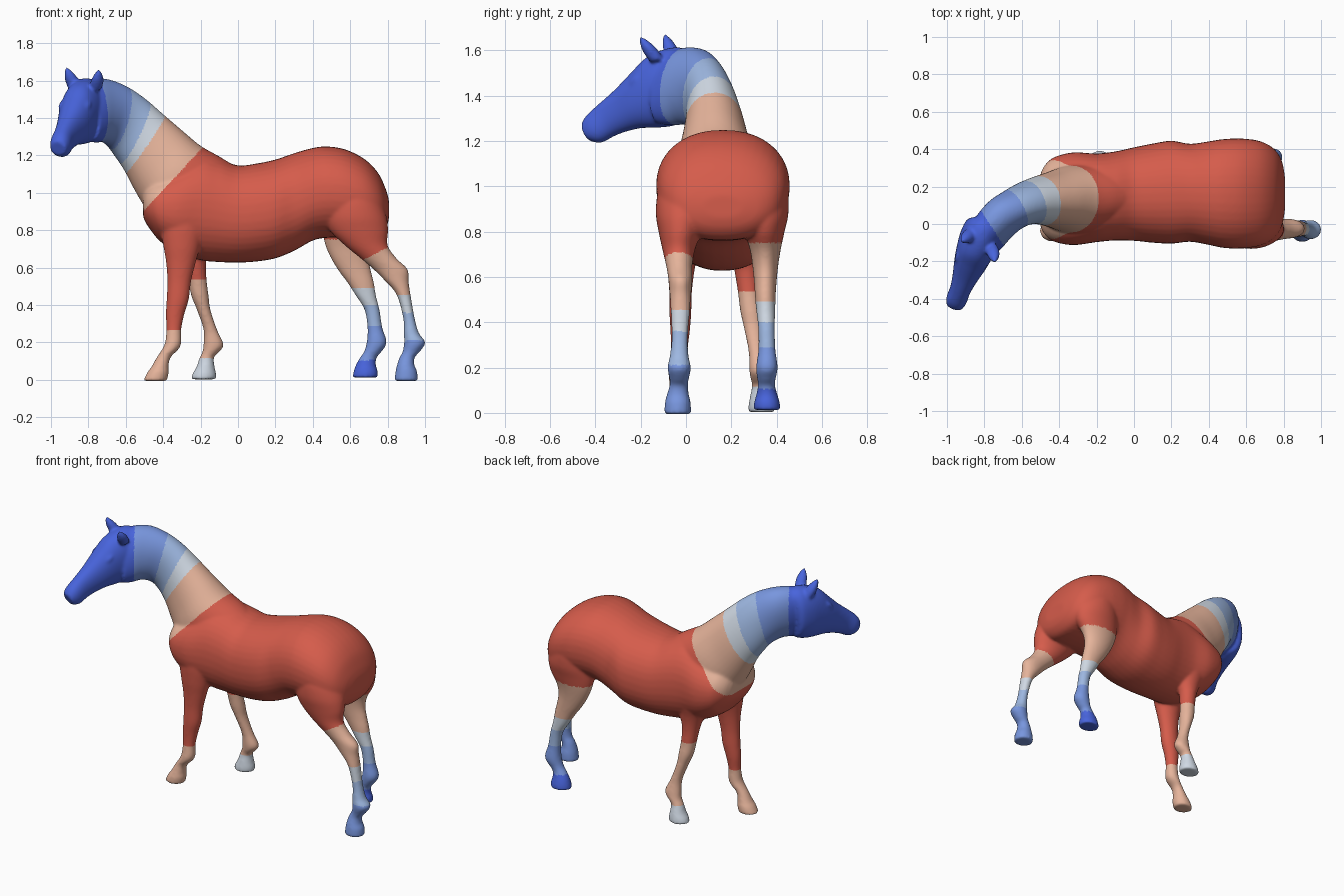
import bpy, bmesh, math
from mathutils import Vector

V = Vector
bm = bmesh.new()


def loft(stations, n=2.0, sides=40, sub=6):
    """Closed skin through superellipse sections (centre, up axis, side axis)."""
    rows = [tuple(c) + tuple(a) + tuple(b) for c, a, b in stations]
    pts = [rows[0]] + rows + [rows[-1]]
    dense = []
    for i in range(1, len(pts) - 2):
        p0, p1, p2, p3 = pts[i - 1:i + 3]
        for k in range(sub):
            t = k / sub
            dense.append([0.5 * (2 * b + (c - a) * t + (2 * a - 5 * b + 4 * c - d) * t * t
                                 + (3 * b - a - 3 * c + d) * t ** 3)
                          for a, b, c, d in zip(p0, p1, p2, p3)])
    dense.append(list(rows[-1]))
    rings = []
    for r in dense:
        c, a, b = V(r[0:3]), V(r[3:6]), V(r[6:9])
        ring = []
        for s in range(sides):
            t = 2 * math.pi * s / sides
            co, si = math.cos(t), math.sin(t)
            u = math.copysign(abs(co) ** (2 / n), co)
            w = math.copysign(abs(si) ** (2 / n), si)
            ring.append(bm.verts.new(c + a * u + b * w))
        rings.append(ring)
    faces = []
    for r0, r1 in zip(rings, rings[1:]):
        for s in range(sides):
            q = (s + 1) % sides
            faces.append(bm.faces.new((r0[s], r0[q], r1[q], r1[s])))
    faces.append(bm.faces.new(rings[0][::-1]))
    faces.append(bm.faces.new(rings[-1]))
    bmesh.ops.recalc_face_normals(bm, faces=faces)


def span(top, bottom, half_width, heading):
    """Section between a top and a bottom point, square to a heading in plan."""
    top, bottom = V(top), V(bottom)
    h = V((heading[0], heading[1], 0)).normalized()
    return (top + bottom) / 2, (top - bottom) / 2, V((-h.y, h.x, 0)) * half_width


# Trunk: x, top z, bottom z, centre y, half width
trunk = [(-.507, .99, .87, .128, .11), (-.49, 1.03, .835, .128, .165), (-.455, 1.07, .785, .13, .208),
         (-.41, 1.095, .735, .132, .232), (-.32, 1.14, .68, .135, .248), (-.2, 1.195, .64, .14, .237),
         (-.1, 1.18, .63, .15, .238), (0, 1.147, .627, .16, .25), (.1, 1.157, .633, .165, .265),
         (.2, 1.178, .65, .17, .275), (.3, 1.212, .69, .167, .262), (.4, 1.24, .745, .165, .277),
         (.48, 1.248, .76, .163, .291), (.58, 1.23, .76, .163, .294), (.68, 1.178, .76, .163, .278),
         (.75, 1.105, .77, .163, .238), (.79, 1.02, .81, .163, .175), (.807, .96, .86, .163, .09)]
loft([(V((x, cy, (t + b) / 2)), V((0, 0, (t - b) / 2)), V((0, w, 0))) for x, t, b, cy, w in trunk], 2.2)

# Neck: crest point, throat point, half width, heading
loft([span(*s) for s in [
    ((-.02, .15, 1.145), (-.38, .13, .82), .17, (-1, 0)),
    ((-.10, .145, 1.195), (-.44, .13, .86), .18, (-1, 0)),
    ((-.20, .135, 1.252), (-.495, .13, .92), .178, (-1, 0)),
    ((-.30, .13, 1.335), (-.55, .128, 1.01), .152, (-1, -.05)),
    ((-.40, .128, 1.42), (-.607, .12, 1.12), .13, (-1, -.15)),
    ((-.50, .118, 1.505), (-.655, .10, 1.195), .115, (-1, -.3)),
    ((-.60, .095, 1.57), (-.69, .06, 1.248), .11, (-.9, -.45)),
    ((-.70, .055, 1.608), (-.725, .0, 1.272), .112, (-.85, -.55)),
    ((-.78, -.015, 1.61), (-.755, -.055, 1.268), .106, (-.75, -.66)),
    ((-.83, -.075, 1.58), (-.79, -.12, 1.275), .09, (-.65, -.76))]], 2.1)

# Head: top y, z, bottom y, z, half width (x follows the slant of the head)
head_x = lambda y: -.797 + .375 * y
loft([span((head_x(ty), ty, tz), (head_x(by), by, bz), w, (-.375, -1)) for ty, tz, by, bz, w in [
    (.02, 1.59, .0, 1.32, .075), (-.02, 1.612, -.01, 1.285, .1), (-.09, 1.606, -.07, 1.264, .107),
    (-.17, 1.57, -.14, 1.258, .099), (-.235, 1.505, -.20, 1.256, .087), (-.31, 1.428, -.265, 1.241, .068),
    (-.38, 1.366, -.32, 1.22, .056), (-.435, 1.315, -.375, 1.192, .056), (-.459, 1.275, -.425, 1.2, .044)]], 2.15)

# Ears and brows
for base, tip in (((-.865, -.045, 1.545), (-.918, -.095, 1.672)), ((-.76, -.125, 1.55), (-.745, -.2, 1.66))):
    base, tip = V(base), V(tip)
    loft([(base.lerp(tip, t), V((.92, -.35, .1)) * r, V((.35, .92, .2)) * r * .9)
          for t, r in ((0, .034), (.35, .037), (.65, .03), (.88, .016), (1, .006))])
for side in (-1, 1):
    c = V((head_x(-.2), -.2, 1.47)) + V((.936, -.35, 0)) * side * .069
    loft([(c + V((-.35, -.936, -.6)) * d, V((0, 0, r)), V((r, 0, 0)))
          for d, r in ((-.03, .008), (-.018, .018), (0, .022), (.018, .018), (.03, .008))], sides=16)

# Legs: z, rear and front x limits, centre y, half width
near_front = [(1.0, -.40, -.2, .0, .085), (.85, -.42, -.17, -.005, .095), (.72, -.40, -.2, -.018, .075),
              (.63, -.385, -.225, -.022, .06), (.53, -.378, -.25, -.024, .05), (.43, -.382, -.263, -.025, .048),
              (.35, -.386, -.287, -.026, .042), (.27, -.383, -.303, -.03, .037), (.2, -.39, -.303, -.033, .043),
              (.165, -.405, -.317, -.034, .044), (.12, -.435, -.36, -.035, .039), (.07, -.463, -.372, -.036, .048),
              (.04, -.485, -.37, -.036, .056), (-.006, -.508, -.38, -.036, .058)]
far_front = [(1.0, -.38, -.17, .27, .085), (.85, -.38, -.13, .275, .092), (.72, -.32, -.145, .265, .07),
             (.63, -.285, -.17, .268, .055), (.53, -.265, -.167, .277, .048), (.45, -.25, -.157, .287, .048),
             (.375, -.22, -.147, .297, .042), (.27, -.185, -.112, .312, .036), (.19, -.185, -.077, .322, .043),
             (.15, -.19, -.1, .327, .042), (.12, -.205, -.128, .33, .039), (.07, -.222, -.125, .332, .05),
             (.035, -.242, -.117, .333, .057), (.003, -.252, -.117, .333, .058)]
near_hind = [(1.08, .52, .69, .04, .11), (.98, .47, .755, .005, .127), (.88, .46, .793, -.013, .12),
             (.8, .49, .803, -.025, .096),
             (.72, .57, .8, -.032, .072), (.65, .655, .848, -.03, .058), (.59, .725, .908, -.025, .053),
             (.53, .785, .912, -.025, .048), (.455, .848, .923, -.025, .043), (.33, .883, .945, -.028, .036),
             (.25, .886, .968, -.03, .042), (.2, .888, 1.002, -.03, .052), (.15, .88, .972, -.03, .043),
             (.12, .863, .945, -.032, .041), (.08, .85, .943, -.036, .049), (.045, .842, .958, -.036, .057),
             (-.006, .836, .962, -.037, .06)]
far_hind = [(1.08, .5, .68, .29, .11), (.98, .46, .74, .32, .127), (.88, .45, .772, .336, .116),
            (.8, .45, .76, .345, .09),
            (.72, .467, .715, .35, .068), (.65, .497, .70, .35, .057), (.58, .54, .712, .35, .05),
            (.52, .585, .727, .35, .046), (.45, .63, .738, .352, .042), (.375, .676, .757, .355, .037),
            (.28, .692, .772, .357, .038), (.2, .688, .795, .357, .048), (.15, .673, .767, .355, .041),
            (.12, .652, .742, .355, .038), (.08, .63, .737, .357, .047), (.045, .618, .748, .357, .057),
            (.013, .612, .748, .358, .059)]
for leg in (near_front, far_front, near_hind, far_hind):
    loft([(V(((x0 + x1) / 2, y, z)), V(((x1 - x0) / 2, 0, 0)), V((0, h, 0))) for z, x0, x1, y, h in leg])

# Fuse the parts into one smooth skin
mesh = bpy.data.meshes.new("horse_parts")
bm.to_mesh(mesh)
bm.free()
horse = bpy.data.objects.new("horse", mesh)
bpy.context.collection.objects.link(horse)
fuse = horse.modifiers.new("fuse", 'REMESH')
fuse.mode = 'VOXEL'
fuse.voxel_size = .0075
soften = horse.modifiers.new("soften", 'SMOOTH')
soften.factor = .5
soften.iterations = 14
skin = bpy.data.meshes.new_from_object(horse.evaluated_get(bpy.context.evaluated_depsgraph_get()))
horse.modifiers.clear()
horse.data = skin
skin.name = "horse_skin"

# Colours
linear = lambda v: ((v / 255 + .055) / 1.055) ** 2.4
RED, TAN, GREY, PALE, MID, DEEP = range(6)
skin.materials.clear()
for name, rgb in (("brick_red", (213, 92, 75)), ("tan", (230, 180, 155)), ("pale_grey", (208, 217, 228)),
                  ("pale_blue", (158, 184, 226)), ("mid_blue", (120, 150, 222)), ("deep_blue", (72, 100, 220))):
    mat = bpy.data.materials.new(name)
    mat.diffuse_color = (*[linear(v) for v in rgb], 1)
    skin.materials.append(mat)

# Neck bands: cutting planes from the shoulder to the head
bands = [((-.34, .13, 1.08), (-.73, 0, .68), TAN), ((-.495, .12, 1.26), (-.82, -.1, .56), GREY),
         ((-.55, .11, 1.32), (-.87, -.25, .42), PALE), ((-.635, .08, 1.39), (-.85, -.45, .25), MID),
         ((-.771, .0, 1.45), (-.84, -.54, 0), DEEP)]


def colour(p):
    x, y, z = p
    if x > .43 and y < .165:  # near hind leg
        steps = [(.21, MID), (.36, PALE), (.455, GREY), (.70 + .5 * (min(x, .82) - .785), TAN)]
    elif x > .43:  # far hind leg
        steps = [(.105, DEEP), (.29, MID), (.4, PALE), (.49, GREY), (.75, TAN)]
    elif y < .13:  # near front leg
        steps = [(.265, TAN)]
    else:  # far front leg
        steps = [(.115, GREY), (.535, TAN)]
    for limit, m in steps:
        if z < limit:
            return m
    m = RED
    for point, normal, band in bands:
        if (p - V(point)).dot(V(normal)) < 0:
            break
        m = band
    return m


for f in skin.polygons:
    # keep the crotch between the hind legs red
    red = f.center.z > .7 and f.center.x > .43 and .06 < f.center.y < .27
    f.material_index = RED if red else colour(f.center)
    f.use_smooth = True
